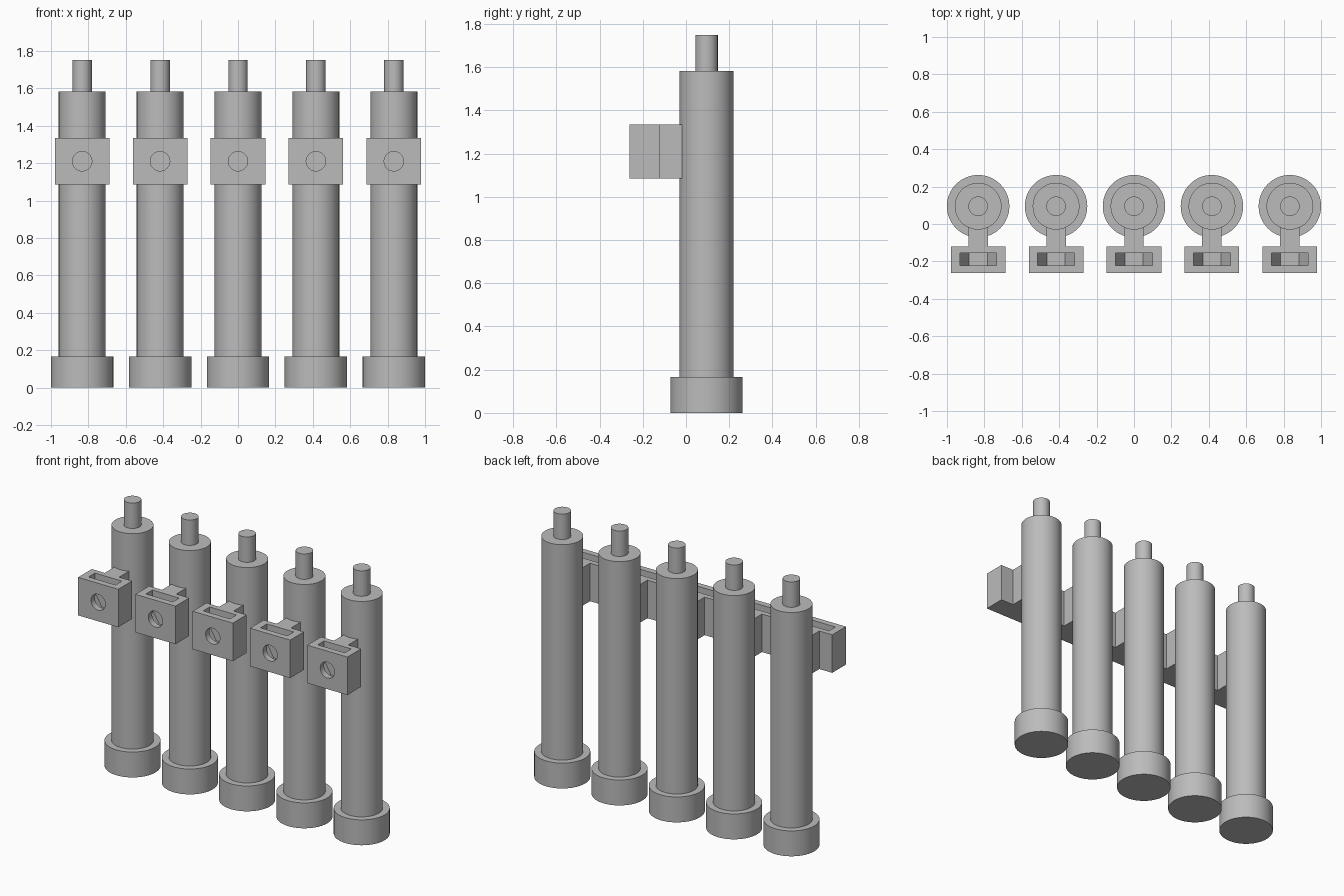
import bpy, bmesh, math
from mathutils import Matrix, Vector

if "Cube" in bpy.data.objects:
    bpy.data.objects.remove(bpy.data.objects["Cube"])

COUNT, SPACING, POST_Y = 5, 0.4167, 0.095
BLOCK_Z = 1.21          # centre height of the clamp block

grey = bpy.data.materials.new("plain_grey")
grey.use_nodes = True
grey.diffuse_color = (0.5, 0.5, 0.5, 1)
grey.node_tree.nodes["Principled BSDF"].inputs["Base Color"].default_value = (0.5, 0.5, 0.5, 1)


def to_mesh(bm, name):
    bmesh.ops.recalc_face_normals(bm, faces=bm.faces)
    mesh = bpy.data.meshes.new(name)
    bm.to_mesh(mesh)
    bm.free()
    mesh.materials.append(grey)
    return mesh


def finish(mesh):
    mesh.shade_smooth()
    mesh.set_sharp_from_angle(angle=math.radians(30))
    return mesh


def place(name, mesh, location=(0, 0, 0)):
    obj = bpy.data.objects.new(name, mesh)
    obj.location = location
    bpy.context.collection.objects.link(obj)
    return obj


def prism(name, points, direction):
    """Extrude a closed outline along a vector."""
    bm = bmesh.new()
    face = bm.faces.new([bm.verts.new(p) for p in points])
    out = bmesh.ops.extrude_face_region(bm, geom=[face], use_keep_orig=True)
    moved = [v for v in out["geom"] if isinstance(v, bmesh.types.BMVert)]
    bmesh.ops.translate(bm, verts=moved, vec=Vector(direction))
    return to_mesh(bm, name)


def lathe(name, profile, steps=64):
    """Spin a radius/height profile around z."""
    bm = bmesh.new()
    verts = [bm.verts.new((r, 0, z)) for r, z in profile]
    edges = [bm.edges.new(pair) for pair in zip(verts, verts[1:])]
    bmesh.ops.spin(bm, geom=verts + edges, cent=(0, 0, 0), axis=(0, 0, 1),
                   angle=math.tau, steps=steps)
    bmesh.ops.remove_doubles(bm, verts=bm.verts, dist=0.0001)
    return to_mesh(bm, name)


# Post: wide foot, tall barrel and thin top pin
post = finish(lathe("post", [(0, 0), (0.167, 0), (0.167, 0.167), (0.125, 0.167),
                             (0.125, 1.583), (0.052, 1.583), (0.052, 1.75), (0, 1.75)]))

# Clamp: T-shaped block whose neck runs into the post
half = [(0.146, -0.262), (0.146, -0.12), (0.052, -0.12), (0.052, 0.0)]
outline = half + [(-x, y) for x, y in reversed(half)]
clamp = place("clamp", prism("clamp", [(x, y, BLOCK_Z - 0.125) for x, y in outline],
                             (0, 0, 0.25)))

# Nut pocket: lower half of a hexagon, open to the top
R = 0.098
pocket = [(R, BLOCK_Z + 0.3), (R, BLOCK_Z), (R / 2, BLOCK_Z - R * 0.866)]
pocket += [(-x, z) for x, z in reversed(pocket)]
slot_cutter = place("slot_cutter", prism("slot_cutter", [(x, -0.222, z) for x, z in pocket],
                                         (0, 0.067, 0)))

# Screw hole from the front face into the pocket
bm = bmesh.new()
bmesh.ops.create_cone(bm, cap_ends=True, segments=48, radius1=0.052, radius2=0.052, depth=0.1,
                      matrix=Matrix.Translation((0, -0.25, BLOCK_Z))
                      @ Matrix.Rotation(math.pi / 2, 4, "X"))
hole_cutter = place("hole_cutter", to_mesh(bm, "hole_cutter"))

for cutter in (slot_cutter, hole_cutter):
    cutter.hide_render = True
    mod = clamp.modifiers.new(cutter.name, "BOOLEAN")
    mod.operation, mod.solver, mod.object = "DIFFERENCE", "EXACT", cutter

# Keep the cut result and drop the helpers
graph = bpy.context.evaluated_depsgraph_get()
clamp_mesh = finish(bpy.data.meshes.new_from_object(clamp.evaluated_get(graph)))
for helper in (clamp, slot_cutter, hole_cutter):
    bpy.data.objects.remove(helper)

# Row of identical posts
for i in range(COUNT):
    x = (i - (COUNT - 1) / 2) * SPACING
    place(f"post_{i + 1}", post, (x, POST_Y, 0))
    place(f"clamp_block_{i + 1}", clamp_mesh, (x, 0, 0))
